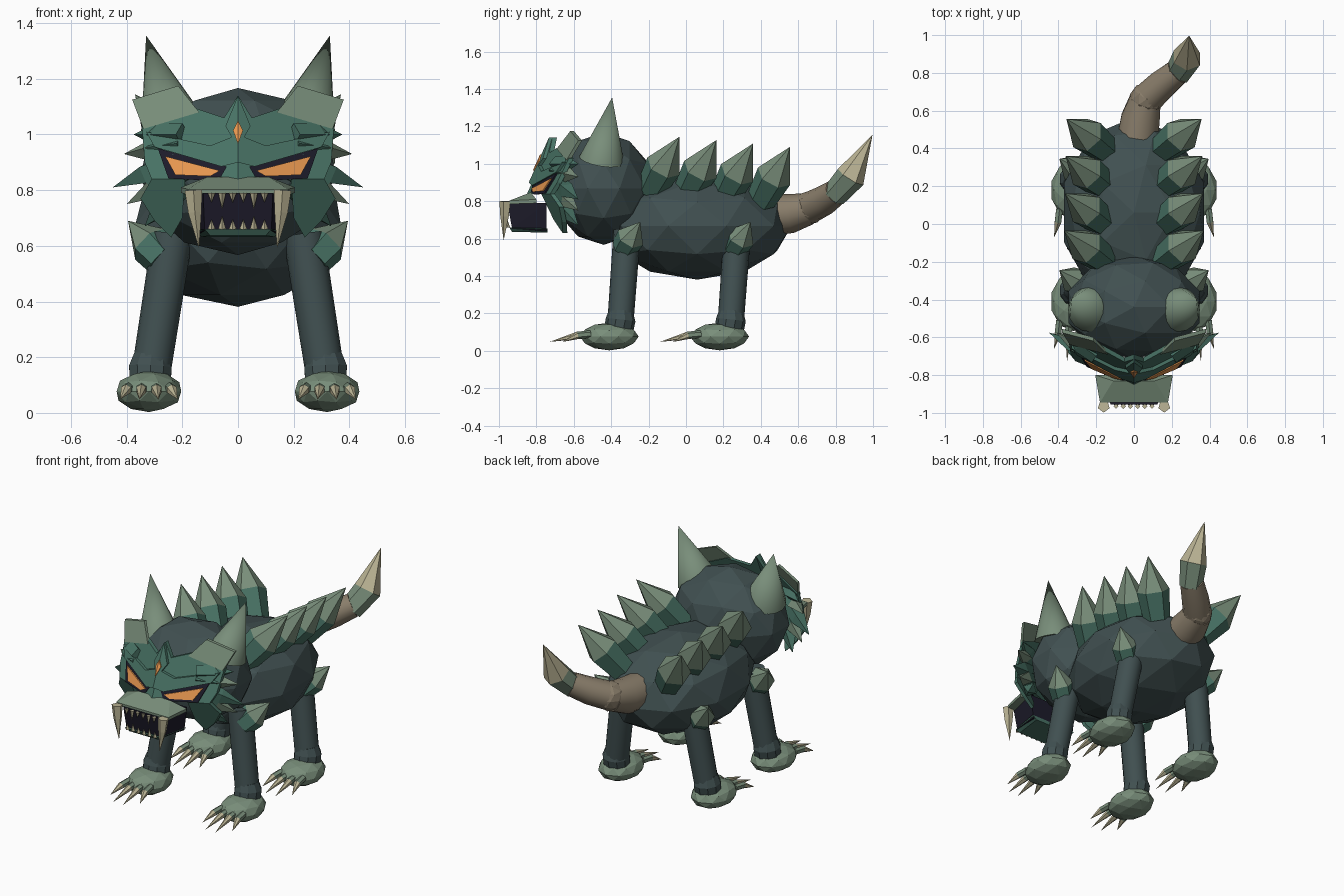
import bpy, bmesh, math
from mathutils import Vector as V

cube = bpy.data.objects.get("Cube")
if cube:
    bpy.data.objects.remove(cube, do_unlink=True)


def material(name, r, g, b):
    m = bpy.data.materials.new(name)
    m.use_nodes = True
    m.diffuse_color = (r, g, b, 1)
    m.node_tree.nodes["Principled BSDF"].inputs["Base Color"].default_value = (r, g, b, 1)
    return m


SLATE = material("slate hide", .052, .08, .082)
GREEN = material("green scale", .065, .17, .13)
SAGE = material("sage horn", .19, .27, .195)
BONE = material("bone", .5, .46, .3)
BROWN = material("tail brown", .25, .205, .145)
ORANGE = material("orange eye", .8, .31, .08)
DARK = material("dark mouth", .012, .011, .023)
SIDES = ((1, "left"), (-1, "right"))


def finish(bm, name, mats, smooth=False):
    bmesh.ops.recalc_face_normals(bm, faces=bm.faces)
    me = bpy.data.meshes.new(name)
    bm.to_mesh(me)
    bm.free()
    ob = bpy.data.objects.new(name, me)
    bpy.context.collection.objects.link(ob)
    for m in mats:
        me.materials.append(m)
    if smooth:
        bpy.ops.object.select_all(action='DESELECT')
        ob.select_set(True)
        bpy.context.view_layer.objects.active = ob
        bpy.ops.object.shade_smooth_by_angle(angle=math.radians(35))


def ball(name, centre, size, mat):
    """Faceted ellipsoid."""
    bm = bmesh.new()
    bmesh.ops.create_icosphere(bm, subdivisions=2, radius=1)
    for v in bm.verts:
        v.co = V(centre) + v.co * V(size)
    finish(bm, name, [mat])


def chain(name, rings, mats, sides=6, smooth=False):
    """Loft of (point, radius) rings; the last material runs to the end."""
    bm = bmesh.new()
    pts = [V(p) for p, r in rings]
    loops = []
    for i, (p, r) in enumerate(rings):
        axis = (pts[min(i + 1, len(pts) - 1)] - pts[max(i - 1, 0)]).normalized()
        u = axis.cross(V((1, 0, 0)))
        if u.length < .3:
            u = axis.cross(V((0, 1, 0)))
        u.normalize()
        w = axis.cross(u)
        n = sides if r else 1
        loops.append([bm.verts.new(pts[i] + r * (u * math.cos(k * math.tau / sides)
                      + w * math.sin(k * math.tau / sides))) for k in range(n)])
    for i, (a, b) in enumerate(zip(loops, loops[1:])):
        for k in range(sides):
            j = (k + 1) % sides
            corners = [a[k], a[j], b[0]] if len(b) == 1 else [a[k], a[j], b[j], b[k]]
            bm.faces.new(corners).material_index = min(i, len(mats) - 1)
    for loop in (loops[0], loops[-1]):
        if len(loop) > 2:
            bm.faces.new(loop).material_index = 0 if loop is loops[0] else len(mats) - 1
    finish(bm, name, mats, smooth)


def spike(name, root, tip, radius, mats, sides=6, bulge=1.1, at=.4):
    """Thorn that swells before running to a point."""
    root, tip = V(root), V(tip)
    chain(name, [(root, radius), (root.lerp(tip, at), radius * bulge), (tip, 0)], mats, sides)


def mask_y(x, z):
    """Face surface: swept back from the nose, folded at the eye line."""
    return -.85 + .4 * abs(x) + .45 * abs(z - .84)


def plate(name, outline, mat, offset=0, depth=.025):
    """Mirrored pair of plates lying on the face surface."""
    for s, side in SIDES:
        bm = bmesh.new()
        vs = [bm.verts.new((s * x, mask_y(x, z) + offset, z)) for x, z in outline]
        face = bm.faces.new(vs)
        out = bmesh.ops.extrude_face_region(bm, geom=[face], use_keep_orig=True)
        for e in out["geom"]:
            if isinstance(e, bmesh.types.BMVert):
                e.co.y += depth
        finish(bm, f"{side}_{name}", [mat])


def hull(name, half, mat):
    """Convex block symmetric across x = 0."""
    bm = bmesh.new()
    for x, y, z in half:
        for s in (1, -1):
            bm.verts.new((s * x, y, z))
    bmesh.ops.convex_hull(bm, input=bm.verts)
    finish(bm, name, [mat])


# Torso and head
ball("body", (0, .06, .668), (.39, .505, .287), SLATE)
ball("head", (0, -.44, .867), (.365, .275, .3), SLATE)

for s, side in SIDES:
    # Horns
    chain(f"{side}_horn", [((s * .232, -.45, 1.02), .122), ((s * .33, -.395, 1.355), 0)],
          [SAGE], 16, True)

    # Back spikes
    for i in range(4):
        y = -.19 + .197 * i
        spike(f"{side}_back_spike_{i + 1}", (s * .16, y, .86 - .018 * i),
              (s * (.37 - .004 * i), y + .155, 1.145 - .018 * i), .08, [GREEN, SAGE],
              bulge=1.22, at=.45)

    # Legs, feet and claws
    for end, y in (("front", -.35), ("rear", .24)):
        leg = f"{side}_{end}"
        chain(f"{leg}_leg", [((s * .235, y + .035, .64), .073), ((s * .31, y, .16), .07)],
              [SLATE], 16, True)
        chain(f"{leg}_ankle", [((s * .315, y - .01, .11), .078), ((s * .315, y, .165), .08),
              ((s * .31, y, .212), .065)], [SLATE], 10)
        spike(f"{leg}_shoulder_spike", (s * .265, y + .02, .55), (s * .395, y + .105, .69),
              .07, [GREEN, SAGE])
        ball(f"{leg}_foot", (s * .32, y - .06, .077), (.122, .157, .074), SAGE)
        for k in range(4):
            spread = (k - 1.5) * .055
            reach = .31 if k in (0, 3) else .38
            chain(f"{leg}_claw_{k + 1}",
                  [((s * (.32 + spread * .9), y - .16, .09), .02),
                   ((s * (.32 + spread), y - .23, .083), .02),
                   ((s * (.32 + spread * 1.25), y - reach, .048), 0)], [SAGE, BONE], 6)

    # Cheek shards fanning out from the face
    shards = ((.2, 1.0, .375, 1.0, GREEN), (.2, .96, .41, .93, SAGE),
              (.21, .91, .45, .81, GREEN), (.2, .86, .4, .75, SAGE),
              (.2, .81, .335, .67, GREEN))
    for i, (x0, z0, x1, z1, mat) in enumerate(shards):
        spike(f"{side}_cheek_shard_{i + 1}", (s * x0, -.7, z0), (s * x1, -.575, z1),
              .04, [GREEN, mat], 4, at=.5)

    # Fangs
    chain(f"{side}_fang", [((s * .16, -.965, .8), .033), ((s * .155, -.968, .72), .025),
          ((s * .14, -.975, .59), 0)], [BONE], 5)

# Face mask
plate("face", [(0, 1.14), (.05, 1.06), (.17, 1.1), (.345, 1.03), (.335, .9), (.31, .84),
               (0, .84)], GREEN)
plate("cheek", [(.19, .84), (.31, .84), (.35, .77), (.3, .69), (.24, .63), (.2, .7)], GREEN)
plate("crown", [(.14, 1.08), (.215, 1.175), (.38, 1.125), (.34, 1.02)], SAGE, -.006, .02)
plate("brow_ridge", [(0, 1.0), (.1, .96), (.33, 1.01), (.3, .955), (.06, .885), (0, .9)],
      GREEN, -.018)
plate("crest", [(0, 1.14), (.045, 1.03), (0, .95)], GREEN, -.018)
plate("eye_socket", [(.04, .885), (.06, .85), (.11, .835), (.25, .842), (.288, .95), (.25, .94),
      (.11, .9)], DARK, -.008, .009)
plate("eye", [(.065, .87), (.1, .85), (.225, .855), (.262, .922)], ORANGE, -.015, .008)
plate("forehead_gem", [(0, 1.05), (.018, 1.015), (0, .965)], ORANGE, -.025, .008)

# Muzzle, open mouth and jaw
hull("muzzle", [(.18, -.945, .785), (.18, -.945, .803), (.11, -.83, .848), (.205, -.8, .79),
                (.205, -.8, .81)], SAGE)
hull("mouth", [(.125, -.955, .79), (.12, -.93, .655), (.17, -.745, .79), (.15, -.745, .64)], DARK)
hull("jaw", [(.12, -.945, .66), (.1, -.93, .637), (.16, -.74, .655), (.13, -.74, .632)], GREEN)

# Small teeth along both jaws
for i in range(6):
    x = (i - 2.5) * .038
    length = .055 if i in (1, 4) else .03
    chain(f"upper_tooth_{i + 1}", [((x, -.965, .79), .014), ((x, -.967, .785 - length), 0)],
          [BONE], 4)
    chain(f"lower_tooth_{i + 1}", [((x, -.955, .66), .014), ((x, -.957, .68 + length * .5), 0)],
          [BONE], 4)

# Tail with a hooked blade
chain("tail_base", [((.02, .46, .725), .11), ((.035, .56, .735), .105), ((.06, .66, .76), .085)],
      [BROWN], 14, True)
ball("tail_joint", (.065, .66, .765), (.09, .09, .09), BROWN)
chain("tail_end", [((.065, .66, .765), .085), ((.15, .74, .805), .08), ((.23, .805, .85), .07)],
      [BROWN], 14, True)
chain("tail_blade", [((.225, .79, .83), .068), ((.28, .88, .93), .08), ((.292, .997, 1.155), 0)],
      [SAGE, BONE], 6)
